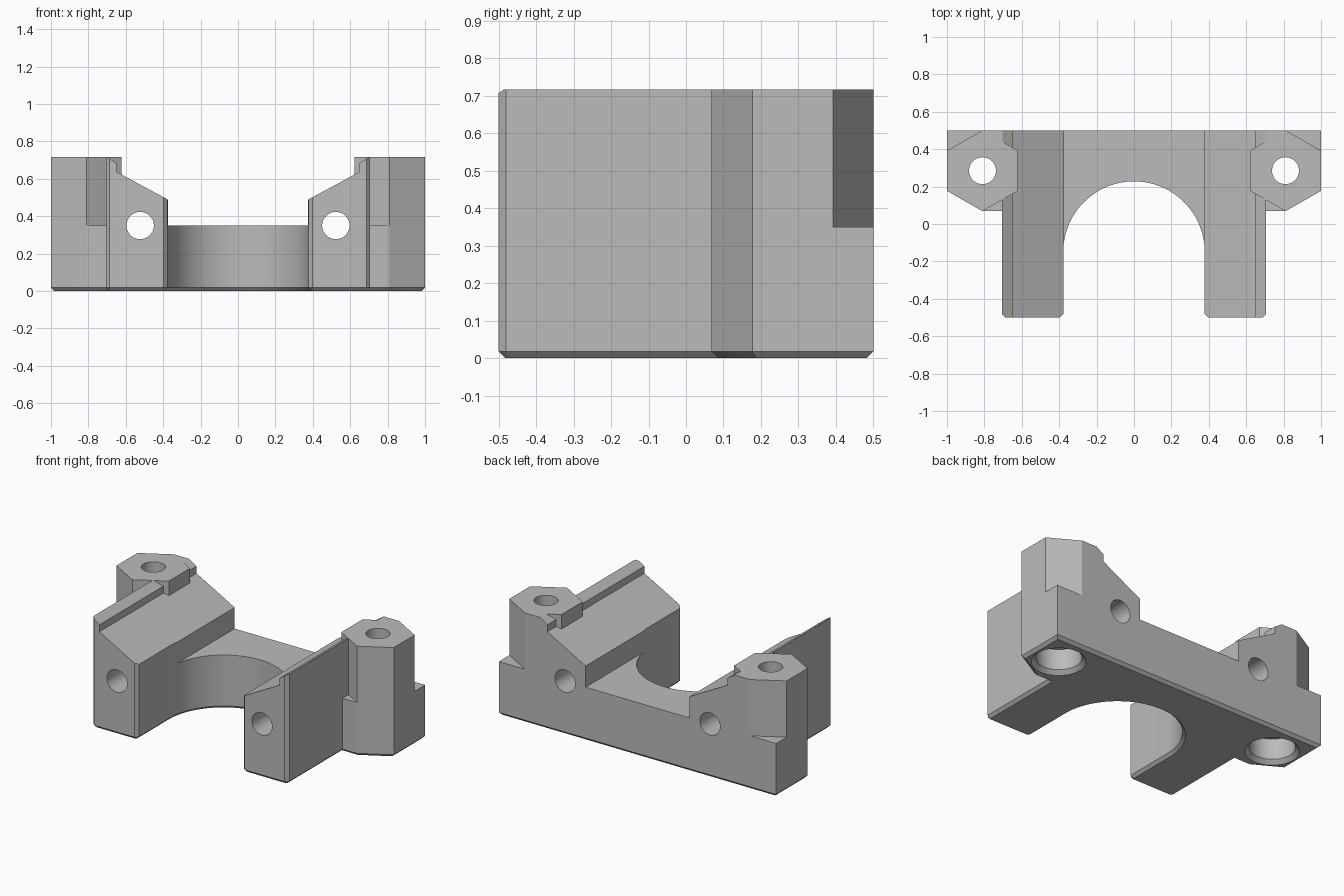
import bpy, bmesh, math
from mathutils import Matrix

cube = bpy.data.objects.get("Cube")
if cube:
    bpy.data.objects.remove(cube, do_unlink=True)

TOP, DECK, BACK = 0.717, 0.35, 0.5
ARM_IN, ARM_OUT, CHAMFER = 0.378, 0.707, 0.018
BOSS_X, BOSS_Y, BOSS_R = 0.81, 0.285, 0.2165
BORE_Y = -0.15

grey = bpy.data.materials.new("plain grey")
grey.use_nodes = True
colour = (0.5, 0.5, 0.5, 1)
grey.diffuse_color = colour
grey.node_tree.nodes["Principled BSDF"].inputs["Base Color"].default_value = colour


def finish(name, bm):
    bmesh.ops.recalc_face_normals(bm, faces=bm.faces)
    mesh = bpy.data.meshes.new(name)
    bm.to_mesh(mesh)
    bm.free()
    mesh.materials.append(grey)
    obj = bpy.data.objects.new(name, mesh)
    bpy.context.collection.objects.link(obj)
    return obj


def prism(name, points, low, high, along_y=False, chamfer=0):
    """Extrude an outline along z, or a front profile along y."""
    bm = bmesh.new()
    place = (lambda p, h: (p[0], h, p[1])) if along_y else (lambda p, h: (p[0], p[1], h))
    lower = [bm.verts.new(place(p, low)) for p in points]
    upper = [bm.verts.new(place(p, high)) for p in points]
    base = bm.faces.new(lower)
    bm.faces.new(upper)
    for i in range(len(points)):
        j = (i + 1) % len(points)
        bm.faces.new((lower[i], lower[j], upper[j], upper[i]))
    bmesh.ops.recalc_face_normals(bm, faces=bm.faces)
    if chamfer:
        bmesh.ops.bevel(bm, geom=list(base.edges), offset=chamfer,
                        segments=1, affect='EDGES')
    return finish(name, bm)


def lathe(name, profile, matrix, sides=48):
    """Closed solid of revolution from (radius, height) pairs."""
    bm = bmesh.new()
    rings = [[bm.verts.new((r * math.cos(math.tau * i / sides),
                            r * math.sin(math.tau * i / sides), h))
              for i in range(sides)] for r, h in profile]
    bm.faces.new(rings[0])
    bm.faces.new(rings[-1])
    for a, b in zip(rings, rings[1:]):
        for i in range(sides):
            j = (i + 1) % sides
            bm.faces.new((a[i], a[j], b[j], b[i]))
    bm.transform(matrix)
    return finish(name, bm)


def mirrored(points):
    return points + [(-x, y) for x, y in reversed(points)]


def cut(target, cutter):
    """Subtract the cutter and discard it."""
    mod = target.modifiers.new("cut", 'BOOLEAN')
    mod.operation, mod.solver, mod.object = 'DIFFERENCE', 'EXACT', cutter
    graph = bpy.context.evaluated_depsgraph_get()
    mesh = bpy.data.meshes.new_from_object(target.evaluated_get(graph))
    target.modifiers.clear()
    target.data = mesh
    bpy.data.objects.remove(cutter, do_unlink=True)


def boss_corner(side, k):
    a = math.radians(30 + 60 * k)
    return (side * (BOSS_X + BOSS_R * math.cos(a)), BOSS_Y + BOSS_R * math.sin(a))


# Body outline: round bore, two arms, side lugs
steps = 24
half = [(ARM_IN * math.sin(math.pi / 2 * i / steps),
         BORE_Y + ARM_IN * math.cos(math.pi / 2 * i / steps))
        for i in range(1, steps + 1)]
lug_front = BOSS_Y - BOSS_R
half += [(ARM_IN, -BACK + 0.02), (ARM_IN + 0.02, -BACK),
         (ARM_OUT - 0.02, -BACK), (ARM_OUT, -BACK + 0.02),
         (ARM_OUT, lug_front), (BOSS_X, lug_front),
         (1.0, BOSS_Y - BOSS_R / 2), (1.0, BACK)]
outline = [(0, BORE_Y + ARM_IN)] + mirrored(half)
body = prism("bracket_body", outline, 0, TOP, chamfer=CHAMFER)

# Open channel with sloping shoulders, leaving the hexagonal bosses standing
shoulder = [(ARM_IN - 0.004, DECK), (ARM_IN - 0.004, 0.488), (0.65, 0.637),
            (0.65, 0.683), (ARM_OUT - 0.005, TOP), (ARM_OUT - 0.005, 0.8)]
channel = prism("channel_cutter", mirrored(shoulder), -0.7, 0.7, along_y=True)
for side in (-1, 1):
    hexagon = [boss_corner(side, k) for k in range(6)]
    cut(channel, prism("boss_cutter", hexagon, 0.45, 0.9))
cut(body, channel)

for side in (-1, 1):
    # Upper lug corners trimmed to the hexagon
    right, rear = boss_corner(side, 0), boss_corner(side, 1)
    dx, dy = right[0] - rear[0], right[1] - rear[1]
    rear_corner = [(rear[0] - dx * 0.01, rear[1] - dy * 0.01),
                   (rear[0] + dx * 1.3, rear[1] + dy * 1.3),
                   (rear[0] + dx * 1.3, 0.6), (rear[0] - dx * 0.01, 0.6)]
    cut(body, prism("rear_corner_cutter", rear_corner, DECK, 0.9))
    tip = boss_corner(side, 4)
    run = BOSS_X - ARM_OUT
    front_corner = [tip, (side * ARM_OUT, tip[1] + run * math.tan(math.radians(30))),
                    (side * ARM_OUT, tip[1] - 0.05), (tip[0], tip[1] - 0.05)]
    cut(body, prism("front_corner_cutter", front_corner, DECK, 0.9))

    # Vertical bolt hole with a chamfered counterbore underneath
    bolt = [(0.18, -0.02), (0.135, 0.025), (0.135, 0.16), (0.072, 0.16), (0.072, 0.9)]
    cut(body, lathe("bolt_hole_cutter", bolt,
                    Matrix.Translation((side * BOSS_X, BOSS_Y, 0))))

    # Rod hole running front to back
    cut(body, lathe("rod_hole_cutter", [(0.073, -0.8), (0.073, 0.8)],
                    Matrix.Translation((side * 0.523, 0, DECK))
                    @ Matrix.Rotation(math.pi / 2, 4, 'X')))

bpy.ops.object.select_all(action='DESELECT')
body.select_set(True)
bpy.context.view_layer.objects.active = body
bpy.ops.object.shade_smooth_by_angle(angle=math.radians(25))
